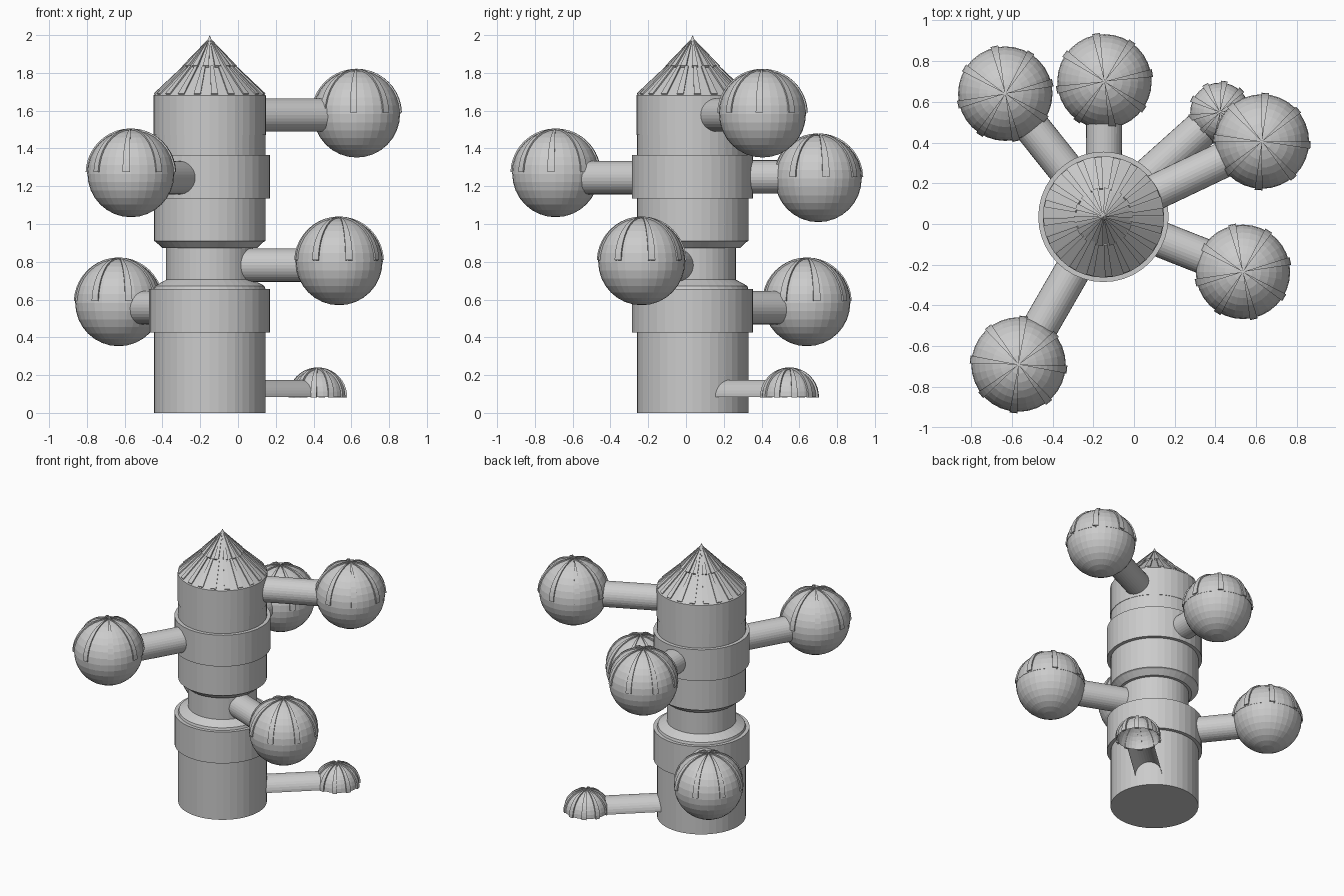
import bpy, bmesh
from math import sin, cos, pi, radians, atan2, hypot
from mathutils import Vector

if "Cube" in bpy.data.objects:
    bpy.data.objects.remove(bpy.data.objects["Cube"], do_unlink=True)

grey = bpy.data.materials.new("plain grey")
grey.use_nodes = True
colour = (0.6, 0.6, 0.6, 1)
grey.diffuse_color = colour
grey.node_tree.nodes["Principled BSDF"].inputs["Base Color"].default_value = colour

AXIS = Vector((-0.15, 0.035, 0))


def finish(bm, name, location):
    bmesh.ops.remove_doubles(bm, verts=bm.verts, dist=1e-5)
    bmesh.ops.recalc_face_normals(bm, faces=bm.faces)
    mesh = bpy.data.meshes.new(name)
    bm.to_mesh(mesh)
    bm.free()
    mesh.materials.append(grey)
    ob = bpy.data.objects.new(name, mesh)
    ob.location = location
    bpy.context.collection.objects.link(ob)
    return ob


def lathe(name, profile, location, sides=32):
    """Spin a (radius, height) profile round the vertical axis."""
    bm = bmesh.new()
    verts = [bm.verts.new((r, 0, z)) for r, z in profile]
    edges = [bm.edges.new(pair) for pair in zip(verts, verts[1:])]
    bmesh.ops.spin(bm, geom=verts + edges, cent=(0, 0, 0), axis=(0, 0, 1),
                   angle=2 * pi, steps=sides)
    bmesh.ops.remove_doubles(bm, verts=bm.verts, dist=1e-5)
    bmesh.ops.dissolve_degenerate(bm, edges=bm.edges, dist=1e-6)
    return finish(bm, name, location)


def ribs(name, inner, outer, location, count, phase, half_angle):
    """Wedge-shaped strips between two profiles, repeated round the axis."""
    bm = bmesh.new()
    for i in range(count):
        a = phase + 2 * pi * i / count
        rings = []
        for (ri, zi), (ro, zo) in zip(inner, outer):
            corners = ((ri, zi, -1), (ro, zo, -1), (ro, zo, 1), (ri, zi, 1))
            rings.append([bm.verts.new((r * cos(a + s * half_angle),
                                        r * sin(a + s * half_angle), z))
                          for r, z, s in corners])
        for low, high in zip(rings, rings[1:]):
            for k in range(4):
                n = (k + 1) % 4
                bm.faces.new((low[k], low[n], high[n], high[k]))
        bm.faces.new(rings[0])
        bm.faces.new(rings[-1])
    return finish(bm, name, location)


def arc(radius, start, end, steps):
    """Profile along a circle, angles measured up from the horizon."""
    angles = [radians(start + (end - start) * i / steps) for i in range(steps + 1)]
    return [(max(radius * cos(a), 0), radius * sin(a)) for a in angles]


def arm(name, target, z, radius, sweep, end_gap, start=0.2, sides=32):
    """Horizontal tube from the tower towards a pod; sweep pi gives a half tube."""
    dx, dy = target[0] - AXIS.x, target[1] - AXIS.y
    length = hypot(dx, dy) - end_gap
    along = Vector((dx, dy, 0)).normalized()
    side = Vector((-along.y, along.x, 0))
    bm = bmesh.new()
    rows = []
    for i in range(sides + 1):
        a = sweep * i / sides
        offset = side * radius * cos(a) + Vector((0, 0, radius * sin(a)))
        rows.append([bm.verts.new(along * d + offset) for d in (start, length)])
    for p, q in zip(rows, rows[1:]):
        bm.faces.new((p[0], p[1], q[1], q[0]))
    return finish(bm, name, AXIS + Vector((0, 0, z)))


# Tower body with collars and recessed neck
lathe("tower_body", [
    (0, 0), (0.295, 0), (0.295, 0.425), (0.32, 0.425), (0.32, 0.655),
    (0.295, 0.655), (0.29, 0.672), (0.23, 0.705), (0.23, 0.872), (0.25, 0.872),
    (0.285, 0.905), (0.295, 0.91), (0.295, 1.135), (0.32, 1.135), (0.32, 1.365),
    (0.295, 1.365), (0.295, 1.47), (0.298, 1.47), (0.298, 1.68), (0.285, 1.68),
], AXIS, 40)

# Pointed roof with two tiers of ribs
lathe("roof_cone", [(0.298, 1.68), (0.13, 1.835), (0.015, 1.965), (0, 2.0)], AXIS, 40)
ribs("lower_roof_ribs", [(0.287, 1.68), (0.13, 1.825)], [(0.295, 1.692), (0.14, 1.838)],
     AXIS, 20, radians(5), radians(3.6))
ribs("upper_roof_ribs", [(0.135, 1.825), (0.012, 1.965)], [(0.144, 1.838), (0.015, 1.972)],
     AXIS, 14, radians(5), radians(6.5))

# Round pods: name, centre, arm height, rib rotation in degrees
pods = [
    ("high_left", (0.628, 0.405, 1.582), 1.577, -4),
    ("high_right_front", (-0.567, -0.69, 1.266), 1.245, -6),
    ("high_back", (-0.145, 0.70, 1.24), 1.25, 10),
    ("low_left_front", (0.535, -0.235, 0.8), 0.782, 13),
    ("low_right_back", (-0.632, 0.64, 0.583), 0.557, 13),
]
for name, centre, arm_z, turn in pods:
    lathe(name + "_pod", arc(0.23, -90, 0, 8) + arc(0.232, 0, 90, 8), centre)
    ribs(name + "_pod_ribs", arc(0.225, 2, 89, 10), arc(0.24, 2, 89, 10),
         centre, 8, radians(turn), radians(4.6))
    arm(name + "_arm", centre, arm_z, 0.088, 2 * pi, 0.19)

# Small open dome at ground level with its half-tube passage
dome = (0.422, 0.548, 0.085)
lathe("ground_dome", arc(0.146, 0, 90, 8), dome)
ribs("ground_dome_ribs", arc(0.142, -1, 89, 10), arc(0.156, -1, 89, 10),
     dome, 10, radians(10), radians(6))
arm("ground_passage", dome, dome[2], 0.09, pi, 0.12, 0.25, 16)
